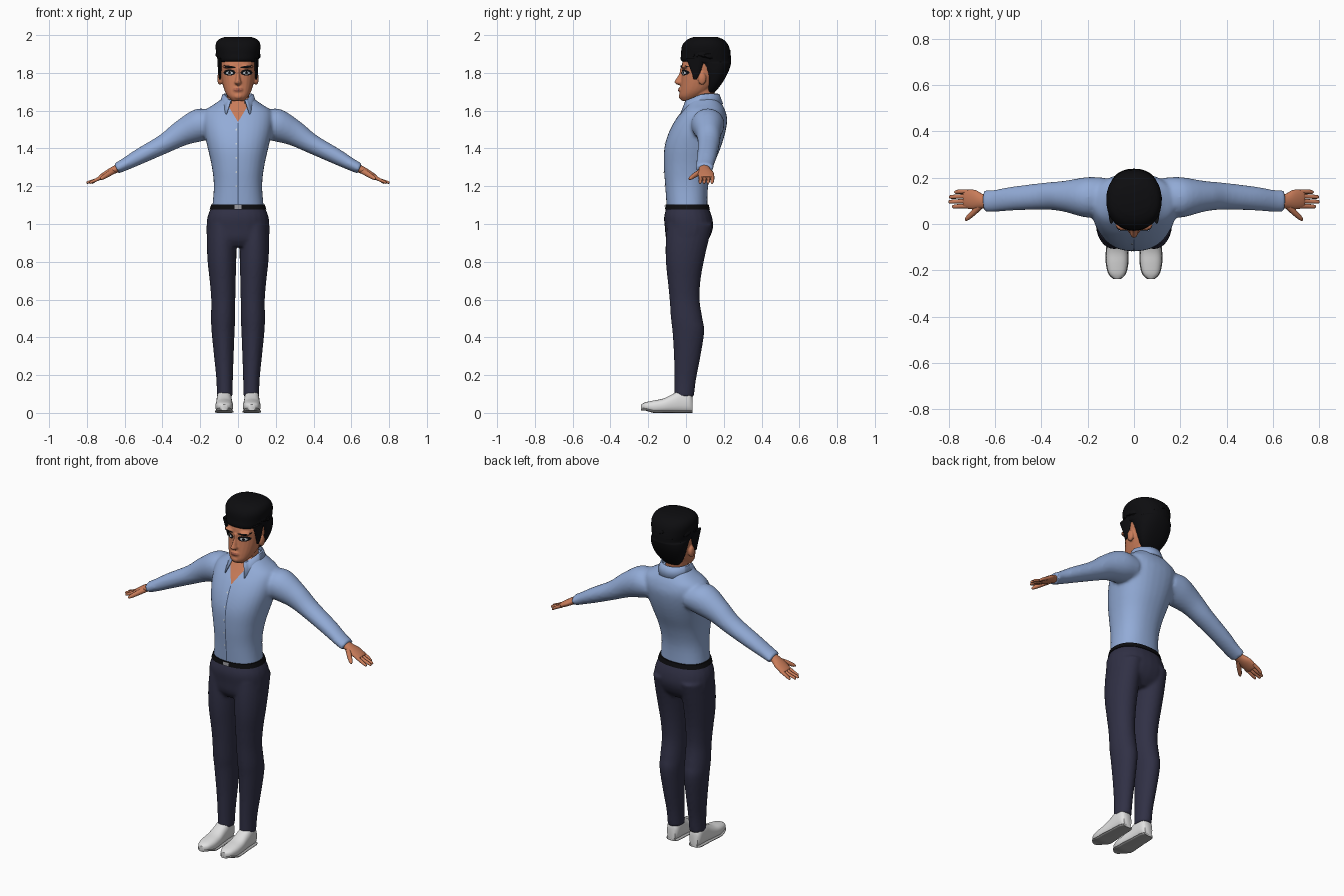
import bpy, bmesh, math, random
from mathutils import Vector as V, Matrix
from mathutils.bvhtree import BVHTree

cube = bpy.data.objects.get("Cube")
if cube:
    bpy.data.objects.remove(cube, do_unlink=True)
random.seed(4)


def material(name, *rgb):
    m = bpy.data.materials.new(name)
    m.use_nodes = True
    m.diffuse_color = (*rgb, 1)
    bsdf = next(n for n in m.node_tree.nodes if n.type == 'BSDF_PRINCIPLED')
    bsdf.inputs["Base Color"].default_value = (*rgb, 1)
    bsdf.inputs["Roughness"].default_value = .8
    return m


skin = material("skin", .58, .2, .1)
black = material("hair black", .004, .004, .005)
blue = material("shirt blue", .29, .41, .68)
navy = material("trouser navy", .03, .03, .06)
white = material("shoe white", .75, .75, .75)
grey = material("sole grey", .4, .4, .4)
seam = material("seam blue", .08, .12, .22)
lip = material("lip", .38, .11, .07)
eye = material("eye white", .6, .66, .7)
metal = material("buckle metal", .3, .3, .32)


def loft(bm, rings, n=24, power=2, steps=4):
    """Smooth skin through (centre, half axis, half axis) rings."""
    dense = []
    for i in range(len(rings) - 1):
        quad = [rings[max(0, min(len(rings) - 1, i + k))] for k in (-1, 0, 1, 2)]
        for s in range(steps):
            t = s / steps
            dense.append([b + (c - a) * t / 2 + (a - 2.5 * b + 2 * c - d / 2) * t**2
                          + (1.5 * (b - c) + (d - a) / 2) * t**3 for a, b, c, d in zip(*quad)])
    dense.append(rings[-1])

    def bend(q):
        return math.copysign(abs(q) ** (2 / power), q)
    loops = []
    for c, u, v in dense:
        angles = [math.tau * k / n for k in range(n)]
        loops.append([bm.verts.new(c + u * bend(math.cos(a)) + v * bend(math.sin(a))) for a in angles])
    for p, q in zip(loops, loops[1:]):
        for k in range(n):
            j = (k + 1) % n
            bm.faces.new((p[k], p[j], q[j], q[k]))
    bm.faces.new(loops[0])
    bm.faces.new(loops[-1])


def trunk(bm, rows, s=1, **kw):
    """Rows of height, half width, front, back and optional side offset."""
    loft(bm, [(V((s * (cx[0] if cx else 0), (f + b) / 2, z)), V((w, 0, 0)), V((0, (b - f) / 2, 0)))
              for z, w, f, b, *cx in rows], **kw)


def limb(bm, rows, s=1, **kw):
    """Rows of x, y, z, half depth and half thickness along a path."""
    pts = [V((s * r[0], r[1], r[2])) for r in rows]
    rings = []
    for i, r in enumerate(rows):
        d = (pts[min(i + 1, len(pts) - 1)] - pts[max(i - 1, 0)]).normalized()
        u = (V((0, 1, 0)) - d * d.y).normalized()
        rings.append((pts[i], u * r[3], d.cross(u) * r[4]))
    loft(bm, rings, **kw)


def blob(bm, centre, size):
    bmesh.ops.create_uvsphere(bm, u_segments=16, v_segments=10, radius=1,
                              matrix=Matrix.Translation(centre) @ Matrix.Diagonal((*size, 1)))


def finish(bm, name, *mats, voxel=0, smooth=4, angle=50):
    bmesh.ops.recalc_face_normals(bm, faces=bm.faces)
    me = bpy.data.meshes.new(name)
    bm.to_mesh(me)
    bm.free()
    ob = bpy.data.objects.new(name, me)
    bpy.context.collection.objects.link(ob)
    if voxel:
        r = ob.modifiers.new("merge", 'REMESH')
        r.mode, r.voxel_size = 'VOXEL', voxel
        sm = ob.modifiers.new("soften", 'SMOOTH')
        sm.factor, sm.iterations = .5, smooth
        me = bpy.data.meshes.new_from_object(ob.evaluated_get(bpy.context.evaluated_depsgraph_get()))
        ob.modifiers.clear()
        ob.data = me
    me.materials.clear()
    for m in mats:
        me.materials.append(m)
    me.shade_smooth()
    me.set_sharp_from_angle(angle=math.radians(angle))
    return ob


def surface(ob):
    return BVHTree.FromPolygons([v.co for v in ob.data.vertices], [p.vertices[:] for p in ob.data.polygons])


def decal(name, tree, x, z, w, h, mat, lift=.002, round_shape=True, nx=6, nz=10, tilt=0):
    """Thin patch laid on the front of a surface."""
    bm = bmesh.new()
    grid = []
    for j in range(nz + 1):
        t = math.sin((j / nz - .5) * math.pi) if round_shape else 2 * j / nz - 1
        wide = w * math.sqrt(max(.0004, 1 - t * t)) if round_shape else w
        row = []
        for i in range(nx + 1):
            dx = wide * (2 * i / nx - 1)
            px, pz = x + dx, z + h * t + dx * tilt
            hit = tree.ray_cast(V((px, -1, pz)), V((0, 1, 0)))[0]
            row.append(bm.verts.new((px, (hit.y if hit else 0) - lift, pz)))
        grid.append(row)
    for p, q in zip(grid, grid[1:]):
        for i in range(nx):
            bm.faces.new((p[i], p[i + 1], q[i + 1], q[i]))
    ob = finish(bm, name, mat)
    if sum(p.normal.y for p in ob.data.polygons) > 0:
        ob.data.flip_normals()
    return ob


SIDES = (("left", 1), ("right", -1))

# Trousers: hips and two legs merged
bm = bmesh.new()
trunk(bm, [(1.095, .138, -.1, .115), (1.04, .161, -.116, .137), (.98, .167, -.112, .143),
           (.92, .163, -.105, .12), (.88, .14, -.08, .08)], power=2.3)
for _, s in SIDES:
    trunk(bm, [(1, .08, -.1, .142, .083), (.9, .079, -.108, .117, .086), (.8, .076, -.107, .094, .085),
               (.7, .069, -.097, .077, .081), (.6, .064, -.087, .072, .078), (.5, .064, -.08, .087, .079),
               (.43, .061, -.072, .097, .079), (.3, .052, -.064, .077, .075), (.18, .044, -.062, .054, .071),
               (.085, .042, -.062, .042, .07)], s)
finish(bm, "trousers", navy, voxel=.009)

# Shirt: torso and sleeves merged
bm = bmesh.new()
trunk(bm, [(1.085, .137, -.102, .113), (1.2, .128, -.11, .117), (1.3, .138, -.117, .142),
           (1.4, .16, -.115, .182), (1.48, .178, -.093, .207), (1.55, .186, -.057, .218),
           (1.6, .175, -.02, .208), (1.635, .125, .005, .19), (1.67, .075, .03, .165)], power=2.3, n=32)
for _, s in SIDES:
    limb(bm, [(.12, .12, 1.53, .08, .07), (.2, .115, 1.525, .088, .087), (.3, .12, 1.48, .067, .068),
              (.39, .12, 1.425, .058, .052), (.52, .11, 1.358, .052, .042), (.6, .1, 1.315, .048, .033),
              (.645, .098, 1.293, .047, .029)], s)
shirt = finish(bm, "shirt", blue, skin, voxel=.009, smooth=6)

# Open neckline cut into the shirt front
bm = bmesh.new()
bm.from_mesh(shirt.data)
for s in (-1, 1):
    faces = [f for f in bm.faces if f.calc_center_median().y < .07]
    geom = faces + list({e for f in faces for e in f.edges}) + list({v for f in faces for v in f.verts})
    bmesh.ops.bisect_plane(bm, geom=geom, plane_co=(0, 0, 1.54), plane_no=(s, 0, -.6))
for f in bm.faces:
    c = f.calc_center_median()
    f.material_index = int(c.y < .07 and abs(c.x) < .6 * (c.z - 1.54))
bm.to_mesh(shirt.data)
bm.free()
shirt_tree = surface(shirt)
decal("placket_seam", shirt_tree, 0, 1.32, .003, .215, seam, round_shape=False, nz=30)
for k in range(5):
    decal(f"button_{k + 1}", shirt_tree, -.009, 1.2 + k * .075, .005, .005, eye, .003)

# Folded collar
bm = bmesh.new()
rows = []
for k in range(33):
    a = math.radians(-152 + k * 9.5)
    f = max(0, -math.cos(a)) ** 1.5
    row = []
    for r, ry, z in ((.066, .07 + .02 * f, 1.645 - .03 * f), (.074, .074 + .03 * f, 1.69 - .04 * f),
                     (.082, .082 + .035 * f, 1.687 - .04 * f), (.1 + .04 * f, .102 + .05 * f, 1.635 - .065 * f)):
        row.append(bm.verts.new((r * math.sin(a), .095 + ry * math.cos(a), z)))
    rows.append(row)
for p, q in zip(rows, rows[1:]):
    for i in range(3):
        bm.faces.new((p[i], p[i + 1], q[i + 1], q[i]))
collar = finish(bm, "collar", blue)
thick = collar.modifiers.new("cloth", 'SOLIDIFY')
thick.thickness = .005

# Belt and buckle
bm = bmesh.new()
trunk(bm, [(1.078, .15, -.111, .126), (1.103, .142, -.108, .12)], power=2.3, n=40, steps=1)
belt = finish(bm, "belt", black)
decal("buckle", surface(belt), 0, 1.09, .018, .01, metal, .004, False)

# Shoes with soles, and hands
for side, s in SIDES:
    for part, mat, grow, low in (("shoe", white, 0, False), ("sole", grey, .003, True)):
        bm = bmesh.new()
        rings = []
        for y, w, top in ((.034, .026, .085), (.015, .037, .115), (-.03, .04, .122), (-.07, .042, .1),
                          (-.12, .046, .076), (-.17, .046, .066), (-.215, .035, .056), (-.237, .014, .045)):
            base = .012 if y < -.2 else 0
            top = base + .014 if low else top
            rings.append((V((s * .073, y, (top + base) / 2)), V((w + grow, 0, 0)), V((0, 0, (top - base) / 2))))
        loft(bm, rings, power=3 if low else 2.5)
        finish(bm, f"{side}_{part}", mat)
    bm = bmesh.new()
    limb(bm, [(.62, .098, 1.303, .03, .022), (.655, .098, 1.287, .031, .02), (.69, .105, 1.268, .042, .018),
              (.725, .108, 1.248, .04, .014), (.735, .108, 1.243, .036, .01)], s)
    for k, reach in enumerate((.785, .8, .797, .775)):
        y = .077 + k * .021
        limb(bm, [(.715, y, 1.252, .01, .01), (.75, y, 1.234, .0095, .009),
                  (reach - .006, y - .002, 1.221, .008, .007), (reach, y - .002, 1.214, .003, .003)], s, n=10)
    limb(bm, [(.66, .085, 1.28, .016, .016), (.69, .052, 1.262, .013, .014),
              (.718, .026, 1.244, .01, .01), (.728, .016, 1.237, .004, .004)], s, n=10)
    finish(bm, f"{side}_hand", skin)

# Head, neck, nose and ears merged
bm = bmesh.new()
trunk(bm, [(1.56, .062, .02, .15), (1.64, .058, .028, .145), (1.76, .06, .035, .16)])
trunk(bm, [(1.652, .032, -.022, .04), (1.675, .054, -.034, .08), (1.705, .071, -.032, .125),
           (1.75, .084, -.027, .17), (1.8, .092, -.022, .2), (1.85, .096, -.021, .212),
           (1.91, .088, .002, .2), (1.955, .05, .04, .16)], power=2.25)
trunk(bm, [(1.825, .011, -.032, .01), (1.795, .01, -.037, .01), (1.765, .014, -.055, .01),
           (1.748, .02, -.062, .01), (1.736, .012, -.042, .01)], n=12)
blob(bm, (0, -.025, 1.676), (.024, .014, .016))
blob(bm, (0, -.027, 1.711), (.028, .014, .015))
for _, s in SIDES:
    blob(bm, (s * .045, -.006, 1.834), (.036, .022, .011))
    blob(bm, (s * .096, .085, 1.77), (.014, .022, .034))
head = finish(bm, "head", skin, voxel=.005, smooth=3)
face = surface(head)
decal("upper_lip", face, 0, 1.715, .026, .004, lip)
decal("lower_lip", face, 0, 1.706, .021, .005, lip)
for side, s in SIDES:
    decal(f"{side}_eye_shadow", face, s * .045, 1.802, .031, .016, black)
    decal(f"{side}_eye_white", face, s * .045, 1.8, .018, .008, eye, .003)
    decal(f"{side}_iris", face, s * .045, 1.8, .007, .007, black, .004)
    decal(f"{side}_brow", face, s * .047, 1.832, .034, .006, black, .003, tilt=s * .1)

# Hair: swept mass, sideburns and loose locks
bm = bmesh.new()
trunk(bm, [(1.695, .045, .11, .15), (1.72, .068, .105, .172), (1.76, .089, .1, .2), (1.81, .102, .08, .226),
           (1.85, .105, .045, .238), (1.862, .106, -.022, .238), (1.9, .114, -.026, .236),
           (1.945, .119, -.02, .225), (1.975, .105, .005, .2), (1.99, .07, .04, .165)], n=36, power=2.3)
for _, s in SIDES:
    trunk(bm, [(1.765, .004, .04, .055, .096), (1.8, .008, .03, .075, .097), (1.88, .012, .0, .1, .098)], s, n=12)
for k in range(64):
    a, lift = random.uniform(0, math.tau), random.uniform(-.1, 1.1)
    out = V((math.sin(a) * math.cos(lift), math.cos(a) * math.cos(lift), math.sin(lift)))
    root = V((0, .108, 1.888)) + V((out.x * .106, out.y * .118, out.z * .098))
    sweep = V((-out.y, out.x, random.uniform(-.4, .4))) * random.choice((-1, 1))
    sweep = (sweep - out * sweep.dot(out)).normalized()
    side_axis = out.cross(sweep)
    loft(bm, [(root + sweep * (d - .02) + out * h, side_axis * r, out * r * .6)
              for d, h, r in ((-.02, -.01, .012), (.015, .004, .016), (.045, .01, .003))], n=8, steps=3)
for v in bm.verts:
    v.co.z = min(v.co.z, 2)
    v.co.y = min(v.co.y, .24)
finish(bm, "hair", black, angle=35)
